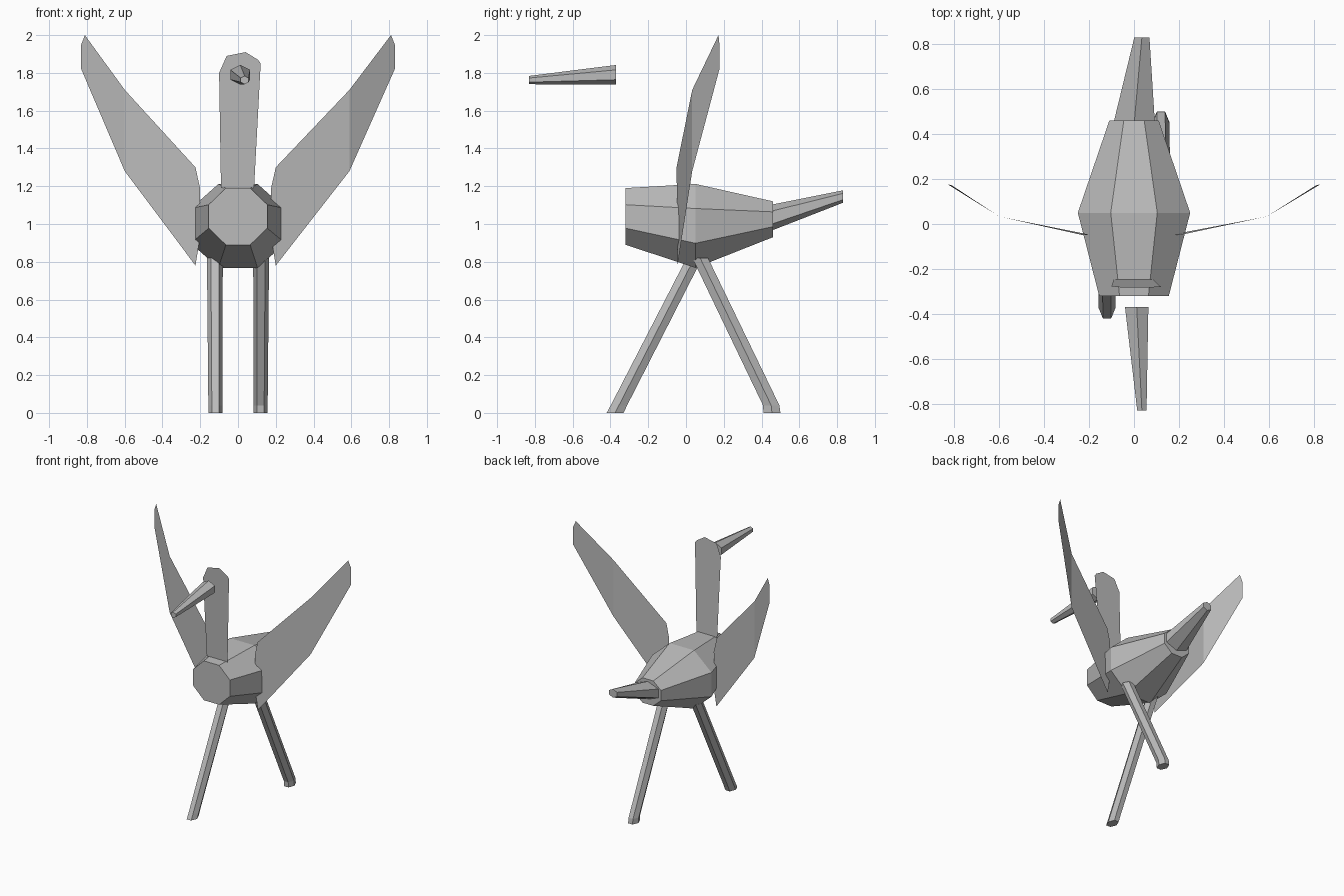
import bpy, bmesh
from math import pi, cos, sin
from mathutils import Vector

cube = bpy.data.objects.get("Cube")
if cube:
    bpy.data.objects.remove(cube, do_unlink=True)

grey = bpy.data.materials.new("plain grey")
grey.use_nodes = True
grey.diffuse_color = (0.5, 0.5, 0.5, 1)
grey.node_tree.nodes["Principled BSDF"].inputs["Base Color"].default_value = (0.5, 0.5, 0.5, 1)


def finish(name, bm):
    mesh = bpy.data.meshes.new(name)
    bm.to_mesh(mesh)
    bm.free()
    mesh.materials.append(grey)
    obj = bpy.data.objects.new(name, mesh)
    bpy.context.collection.objects.link(obj)
    return obj


def loft(name, sides, phase, up, rings):
    """Skin capped polygon rings (centre, half width, half depth); up is the second ring axis."""
    bm = bmesh.new()
    loops = []
    for centre, rx, ru in rings:
        angles = [phase + 2 * pi * i / sides for i in range(sides)]
        loops.append([bm.verts.new(Vector(centre) + Vector((rx * cos(a), 0, 0)) + up * ru * sin(a))
                      for a in angles])
    for a, b in zip(loops, loops[1:]):
        for i in range(sides):
            j = (i + 1) % sides
            bm.faces.new((a[i], a[j], b[j], b[i]))
    bm.faces.new(loops[0])
    bm.faces.new(loops[-1])
    bmesh.ops.recalc_face_normals(bm, faces=bm.faces)
    return finish(name, bm)


def sheet(name, panels):
    """Thin flat panels that share their fold points."""
    bm = bmesh.new()
    for panel in panels:
        bm.faces.new([bm.verts.new(p) for p in panel])
    bmesh.ops.remove_doubles(bm, verts=bm.verts, dist=0.001)
    return finish(name, bm)


Z, Y = Vector((0, 0, 1)), Vector((0, 1, 0))

# Body: octagonal barrel, widest behind the chest
k = 1 / cos(pi / 8)
loft("body", 8, pi / 8, Z, [
    ((0, -0.32, 1.04), 0.155 * k, 0.15 * k),
    ((0, 0.05, 0.99), 0.25 * k, 0.222 * k),
    ((0, 0.46, 1.025), 0.11 * k, 0.095 * k)])

# Tail and beak: tapered six-sided spikes, slightly off line
loft("tail", 6, pi / 2, Z, [
    ((0, 0.44, 1.03), 0.108, 0.07), ((0.035, 0.83, 1.145), 0.039, 0.033)])
loft("beak", 6, pi / 2, Z, [
    ((0.012, -0.37, 1.79), 0.06, 0.052), ((0.035, -0.83, 1.762), 0.024, 0.022)])

# Neck and head: one flat leaning panel
outline = [(-0.09, 1.19), (0.085, 1.19), (0.12, 1.85), (0.105, 1.87),
           (0.04, 1.91), (-0.06, 1.89), (-0.1, 1.80)]
sheet("neck_and_head", [[(x, -0.247 - 0.05 * (z - 1.19), z) for x, z in outline]])

# Wings: a broad inner panel and a swept tip folded backwards
inner = [(0.20, -0.045, 0.78), (0.59, 0.033, 1.28), (0.59, 0.033, 1.71),
         (0.20, -0.05, 1.30), (0.175, -0.047, 1.19), (0.18, -0.045, 0.9)]
tip = [inner[1], (0.83, 0.177, 1.82), (0.83, 0.177, 1.95), (0.81, 0.172, 2.0), inner[2]]
sheet("left_wing", [inner, tip])


def mirrored(p):
    return (-p[0] - 0.04 * (0.83 - p[0]), p[1], p[2])


sheet("right_wing", [[mirrored(p) for p in reversed(panel)] for panel in (inner, tip)])

# Legs: six-sided struts striding apart, each with a short upright foot
for name, x, foot_y, hip_y in (("left_leg", 0.12, 0.455, 0.075), ("right_leg", -0.12, -0.375, 0.045)):
    ankle_y = foot_y + 0.02 * (1 if hip_y > foot_y else -0.2)
    loft(name, 6, 0, Y, [
        ((x, foot_y, 0), 0.037, 0.052),
        ((x, ankle_y, 0.04), 0.037, 0.05),
        ((x * 1.02, hip_y, 0.82), 0.042, 0.048)])
